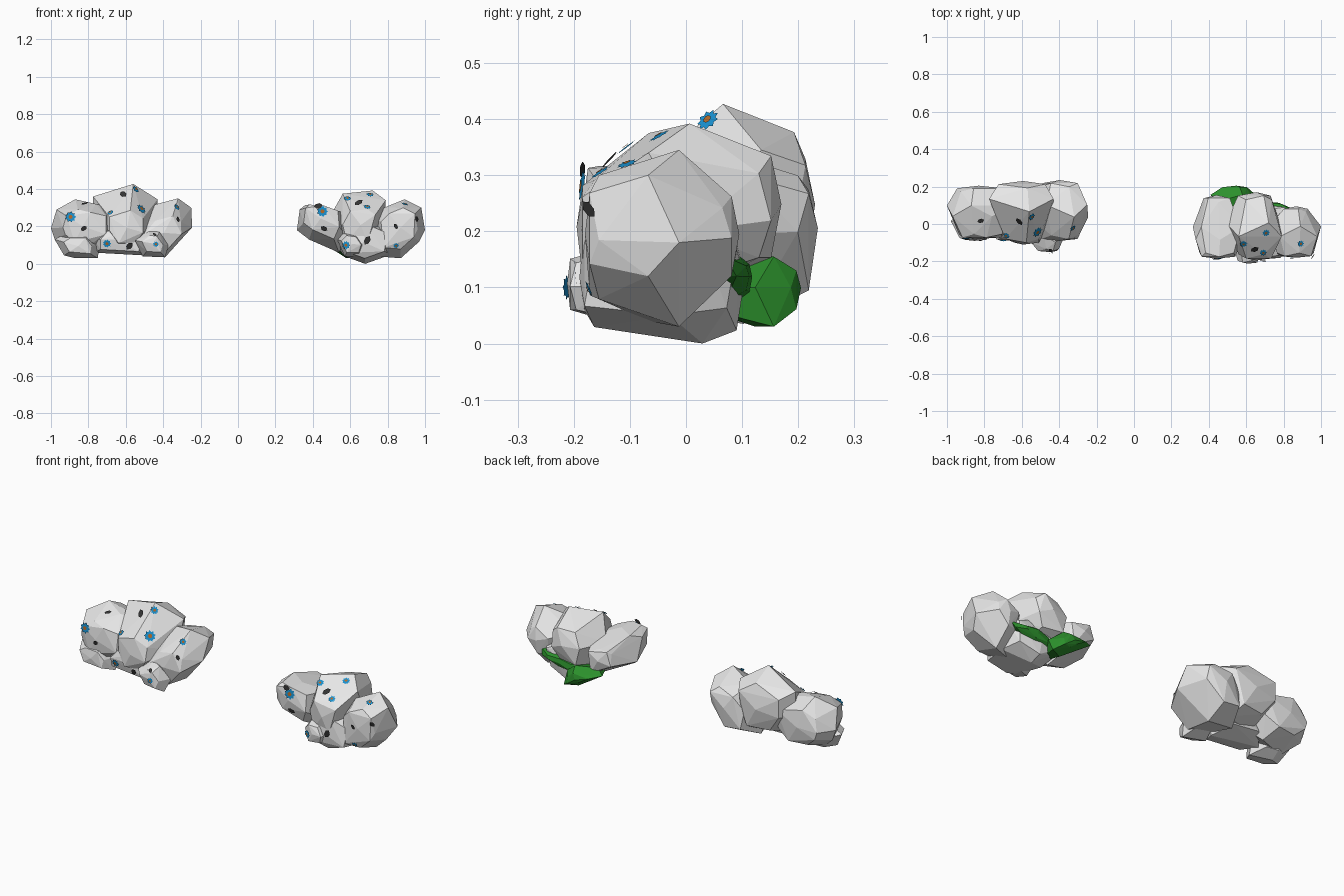
import bpy, bmesh, math
from mathutils import Vector
from mathutils.bvhtree import BVHTree

if "Cube" in bpy.data.objects:
    bpy.data.objects.remove(bpy.data.objects["Cube"])


def material(name, rgb):
    m = bpy.data.materials.new(name)
    m.diffuse_color = (*rgb, 1)
    m.use_nodes = True
    m.node_tree.nodes["Principled BSDF"].inputs["Base Color"].default_value = m.diffuse_color
    return m


GREY = material("pale grey", (0.80, 0.80, 0.80))
GREEN = material("leaf green", (0.025, 0.28, 0.025))
BLUE = material("petal blue", (0.01, 0.28, 0.62))
ORANGE = material("flower centre orange", (0.45, 0.14, 0.02))
DARK = material("dark leaf", (0.035, 0.035, 0.035))


def finish(bm, name, mats):
    me = bpy.data.meshes.new(name)
    bm.to_mesh(me)
    bm.free()
    for m in mats:
        me.materials.append(m)
    ob = bpy.data.objects.new(name, me)
    bpy.context.collection.objects.link(ob)
    return ob


trees = []


def clump(name, profile, y0, ymid, y1, mat=GREY, front=0.62, back=0.55, drop=0.0):
    """Faceted clump: front outline at mid depth, shrinking towards front and back.
    drop lowers the front cap so that the upper front slopes."""
    n = len(profile)
    cx = sum(p[0] for p in profile) / n
    cz = sum(p[1] for p in profile) / n
    bm = bmesh.new()

    def ring(y, s, wobble, dz):
        for i, (x, z) in enumerate(profile):
            bm.verts.new((cx + (x - cx) * s, y + wobble * (-1) ** i, cz - dz + (z - cz) * s))

    depth = y1 - y0
    ring(ymid, 1, 0.10 * depth, 0)
    ring(y0 + 0.06 * depth, front, 0.03 * depth, drop)
    ring(y1 - 0.08 * depth, back, 0.03 * depth, 0)
    bm.verts.new((cx, y0, cz - drop))
    bm.verts.new((cx, y1, cz))
    hull = bmesh.ops.convex_hull(bm, input=bm.verts)
    inside = [g for g in hull["geom_interior"] if isinstance(g, bmesh.types.BMVert)]
    bmesh.ops.delete(bm, geom=inside, context='VERTS')
    bmesh.ops.recalc_face_normals(bm, faces=bm.faces)
    trees.append(BVHTree.FromBMesh(bm))
    return finish(bm, name, [mat])


# Left bush
clump("left_bush_crown", [(-.775, .36), (-.56, .427), (-.43, .345), (-.43, .2), (-.5, .09),
                          (-.68, .09), (-.775, .22)], -.11, .10, .23, front=.52, back=.72, drop=.055)
clump("left_bush_outer", [(-1, .19), (-.97, .29), (-.87, .345), (-.76, .32), (-.63, .29), (-.63, .13),
                          (-.74, .06), (-.9, .06), (-.98, .13)], -.08, .07, .205, back=.68)
clump("left_bush_inner", [(-.39, .035), (-.245, .195), (-.25, .3), (-.32, .35), (-.47, .31),
                          (-.56, .2), (-.54, .05)], -.09, .07, .235, back=.65, drop=.04)
clump("left_bush_outer_foot", [(-.98, .13), (-.93, .045), (-.87, .03), (-.75, .03), (-.74, .1),
                               (-.79, .165), (-.92, .165)], -.09, .0, .08)
clump("left_bush_middle_foot", [(-.77, .06), (-.5, .045), (-.46, .15), (-.55, .2), (-.72, .19),
                                (-.77, .13)], -.09, .01, .12, front=.75)
clump("left_bush_front_foot", [(-.51, .04), (-.39, .035), (-.37, .1), (-.42, .17), (-.48, .18),
                               (-.55, .125)], -.15, -.08, .03)

# Right bush
clump("right_bush_crown", [(.49, .25), (.56, .375), (.72, .392), (.79, .34), (.78, .2), (.72, .09),
                           (.53, .09)], -.195, -.03, .17, front=.58, back=.6, drop=.04)
clump("right_bush_inner", [(.315, .18), (.33, .29), (.36, .315), (.46, .31), (.57, .27), (.58, .15),
                           (.54, .06), (.38, .13)], -.185, -.05, .155, front=.72, drop=-.03)
clump("right_bush_outer", [(.72, .24), (.78, .3), (.89, .345), (.98, .3), (1, .18), (.97, .12),
                           (.87, .03), (.74, .04)], -.18, -.04, .095, front=.7, back=.45)
clump("right_bush_middle_foot", [(.53, .09), (.57, .04), (.68, 0), (.82, .05), (.84, .18), (.7, .24),
                                 (.55, .22)], -.19, .0, .105, front=.75, back=.8)
clump("right_bush_front_foot", [(.53, .13), (.57, .17), (.64, .16), (.68, .1), (.66, .04),
                                (.57, .04)], -.212, -.12, -.03, front=.7)

# Green clumps tucked behind the right bush
clump("green_back_clump", [(.41, .14), (.46, .16), (.58, .155), (.65, .1), (.65, .03), (.58, .03),
                           (.51, .08)], .04, .14, .205, GREEN)
clump("green_side_clump", [(.58, .07), (.72, .075), (.83, .12), (.85, .155), (.7, .16), (.58, .13)],
      .02, .08, .118, GREEN)


def surface_frame(x, z):
    """Front-most bush surface at x, z, with axes lying in that surface."""
    best = None
    for t in trees:
        loc, nor, _, dist = t.ray_cast(Vector((x, -2, z)), Vector((0, 1, 0)))
        if loc and (best is None or dist < best[2]):
            best = (loc, nor, dist)
    if best is None:
        return None
    n = best[1]
    u = Vector((1, 0, 0))
    u = (u - n * u.dot(n)).normalized()
    return best[0], n, u, n.cross(u)


def disc(bm, c, u, v, radii, mat):
    """Flat fan with the given rim radii."""
    mid = bm.verts.new(c)
    k = len(radii)
    rim = [bm.verts.new(c + (u * math.cos(2 * math.pi * i / k) + v * math.sin(2 * math.pi * i / k)) * r)
           for i, r in enumerate(radii)]
    for i in range(k):
        bm.faces.new((mid, rim[i], rim[(i + 1) % k])).material_index = mat


def flower(name, x, z, r):
    f = surface_frame(x, z)
    if f is None:
        return
    p, n, u, v = f
    bm = bmesh.new()
    disc(bm, p + n * 0.006, u, v, [r, r * 0.72] * 9, 0)
    disc(bm, p + n * 0.009, u, v, [r * 0.36] * 8, 1)
    finish(bm, name, [BLUE, ORANGE])


def leaf(name, x, z, length, angle):
    f = surface_frame(x, z)
    if f is None:
        return
    p, n, u, v = f
    a = math.radians(angle)
    along = u * math.cos(a) + v * math.sin(a)
    side = n.cross(along)
    along = (along + n * 0.2).normalized()      # tip lifts off the bush
    c = p + n * (0.005 + length * 0.1)
    bm = bmesh.new()
    outline = [(-0.5, 0), (-0.25, -0.26), (0.2, -0.28), (0.5, 0), (0.2, 0.28), (-0.25, 0.26)]
    bm.faces.new([bm.verts.new(c + along * s * length + side * t * length) for s, t in outline])
    finish(bm, name, [DARK])


# Flowers: x, z, radius
for i, fl in enumerate([
        (-0.895, 0.25, 0.03), (-0.68, 0.27, 0.019), (-0.52, 0.29, 0.031), (-0.55, 0.395, 0.022),
        (-0.33, 0.30, 0.019), (-0.70, 0.11, 0.023), (-0.44, 0.105, 0.016),
        (0.45, 0.28, 0.031), (0.585, 0.345, 0.021), (0.705, 0.365, 0.021), (0.69, 0.30, 0.02),
        (0.58, 0.10, 0.023), (0.89, 0.315, 0.019), (0.845, 0.10, 0.016)]):
    flower(f"flower_{i + 1}", *fl)

# Leaves: x, z, length, angle
for i, lf in enumerate([
        (-0.61, 0.365, 0.052, 120), (-0.825, 0.19, 0.04, 35), (-0.58, 0.097, 0.05, 50),
        (-0.325, 0.235, 0.033, 120), (-0.445, 0.15, 0.03, 125), (-0.82, 0.315, 0.04, 20),
        (0.645, 0.32, 0.052, 40), (0.46, 0.19, 0.042, 150), (0.69, 0.125, 0.052, 60),
        (0.845, 0.20, 0.033, 120), (0.95, 0.24, 0.037, 130), (0.43, 0.308, 0.048, 10)]):
    leaf(f"leaf_{i + 1}", *lf)
